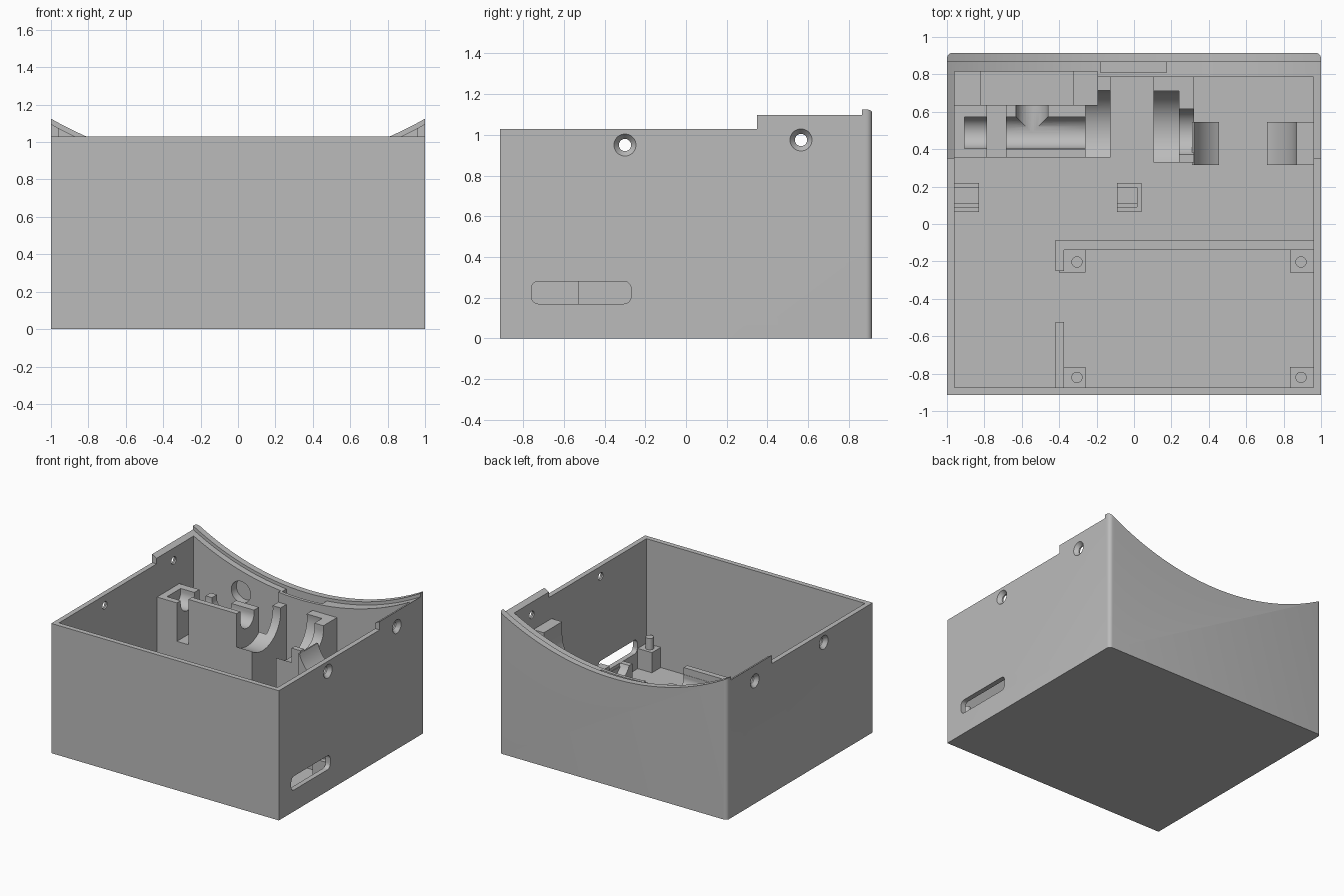
import bpy, bmesh, math
from mathutils import Matrix, Vector

if "Cube" in bpy.data.objects:
    bpy.data.objects.remove(bpy.data.objects["Cube"])

grey = bpy.data.materials.new("plain grey")
grey.use_nodes = True
colour = (0.5, 0.5, 0.5, 1)
grey.diffuse_color = colour
grey.node_tree.nodes["Principled BSDF"].inputs["Base Color"].default_value = colour
AXES = {"X": Matrix.Rotation(math.pi / 2, 4, "Y"),
        "Y": Matrix.Rotation(-math.pi / 2, 4, "X"), "Z": Matrix()}


def finish(name, bm):
    mesh = bpy.data.meshes.new(name)
    bm.to_mesh(mesh)
    bm.free()
    mesh.materials.append(grey)
    ob = bpy.data.objects.new(name, mesh)
    bpy.context.collection.objects.link(ob)
    return ob


def block(name, x, y, z, round_edges=None, radius=0.03):
    bm = bmesh.new()
    lo, hi = Vector((x[0], y[0], z[0])), Vector((x[1], y[1], z[1]))
    bmesh.ops.create_cube(bm, size=1, matrix=Matrix.Translation((lo + hi) / 2)
                          @ Matrix.Diagonal((*(hi - lo), 1)))
    if round_edges:
        edges = [e for e in bm.edges if round_edges(e)]
        bmesh.ops.bevel(bm, geom=edges, offset=radius, segments=6, profile=0.5, affect="EDGES")
    return finish(name, bm)


def rod(name, axis, start, length, r, r_end=None, segments=48):
    bm = bmesh.new()
    bmesh.ops.create_cone(bm, cap_ends=True, segments=segments, radius1=r,
                          radius2=r if r_end is None else r_end, depth=length,
                          matrix=Matrix.Translation(start) @ AXES[axis]
                          @ Matrix.Translation((0, 0, length / 2)))
    return finish(name, bm)


def cut(ob, *cutters):
    for c in cutters:
        c.hide_render = True
        mod = ob.modifiers.new("cut", "BOOLEAN")
        mod.operation, mod.solver, mod.object = "DIFFERENCE", "EXACT", c
        bpy.context.view_layer.objects.active = ob
        bpy.ops.object.modifier_apply(modifier=mod.name)
        bpy.data.objects.remove(c)


# Open case with rounded rear corners
FLOOR = 0.04
BASE = 0.02
case = block("case", (-1, 1), (-.915, .915), (0, 1.2),
             lambda e: all(v.co.y > .9 for v in e.verts)
             and abs(e.verts[0].co.z - e.verts[1].co.z) > .5)
cut(case,
    block("cavity", (-.96, .96), (-.875, .785), (FLOOR, 2)),
    block("rear_recess", (-.96, -.195), (.5, .815), (FLOOR, 2)),
    block("front_trim", (-2, 2), (-2, .35), (1.03, 2)))

# Curved saddle along the rear wall, with a lower inner ledge
ARC_Z, ARC_R = 2.88, 2.02
cut(case,
    rod("saddle", "Y", (0, .3, ARC_Z), 1, ARC_R, segments=180),
    rod("ledge", "Y", (0, .3, ARC_Z), .565, ARC_R + .025, segments=180),
    block("ledge_notch", (-.18, .175), (.81, .865), (.79, 1)),
    rod("spigot_hole", "Y", (-.545, .7, .74), .18, .085))

# Countersunk screw holes through both side walls
for y, z in ((-.3, .95), (.565, .975)):
    cut(case, rod("screw_hole", "X", (-1.1, y, z), 2.2, .03),
        rod("sink_right", "X", (-1.001, y, z), .03, .055, .03),
        rod("sink_left", "X", (.971, y, z), .03, .03, .055))

# Port opening in the left wall
cut(case, block("port", (.9, 1.1), (-.76, -.27), (.17, .28),
                lambda e: abs(e.verts[0].co.x - e.verts[1].co.x) > .1, .035))

# Pipe cradle with tee channel, on the right side
PIPE_Y, PIPE_Z = .4875, .74
cradle = block("pipe_cradle", (-.97, -.125), (.355, .84), (BASE, .82))
cut(cradle,
    block("top_left", (-1.1, -.685), (.3, .9), (.765, 1)),
    block("top_back", (-.8, 0), (.4, .9), (.765, 1)),
    block("top_end", (-.26, 0), (.3, .9), (.765, 1)),
    block("back_pocket", (-1.1, -.195), (.635, .9), (.4, 1)),
    block("back_pocket_deep", (-.82, -.325), (.635, .9), (.3, 1)),
    block("nut_slot", (-.785, -.685), (.3, .7), (.46, 1)),
    rod("pipe", "X", (-.905, PIPE_Y, PIPE_Z), .7, .085),
    block("pipe_mouth", (-.905, -.2), (PIPE_Y - .085, PIPE_Y + .085), (PIPE_Z, 1)),
    rod("tee", "Y", (-.545, PIPE_Y, PIPE_Z), .3, .085),
    block("tee_mouth", (-.63, -.46), (PIPE_Y, .8), (PIPE_Z, 1)),
    rod("flange", "X", (-.26, PIPE_Y, PIPE_Z), .3, .2275, segments=64))

# Stepped cradle to the left of the gap
stepped = block("stepped_cradle", (.105, .32), (.33, .8), (BASE, .78))
cut(stepped,
    rod("flange", "X", (0, PIPE_Y, PIPE_Z), .24, .2275, segments=64),
    rod("barrel", "X", (.2, PIPE_Y, PIPE_Z), .3, .1275),
    block("barrel_mouth", (.2, .4), (.3, PIPE_Y + .1275), (PIPE_Z, 1)),
    block("front_lip", (.2, .4), (.3, .372), (.69, 1)))

# Pair of curved supports
for name, x, top in (("inner_support", (.31, .455), .67), ("outer_support", (.71, .97), .85)):
    support = block(name, x, (.315, .545), (BASE, top))
    cut(support, rod("bore", "Y", (.5875, .2, .75), .5, .28),
        block("bore_mouth", (.3075, .8675), (.2, .7), (.75, 1)))

# Strip holders
for name, x, slot in (("side_holder", (-.97, -.83), (-1.1, -.7)),
                      ("middle_holder", (-.09, .04), (-.2, .015))):
    holder = block(name, x, (.065, .22), (BASE, .25))
    cut(holder, block("strip_slot", slot, (.11, .195), (.1, 1)),
        block("strip_step", slot, (.09, .15), (.2, 1)))

# Circuit board bay: low fences, corner rests and locating pins
fence_top, rest_top = .28, .2
block("rear_fence", (-.42, .97), (-.138, -.085), (BASE, fence_top))
block("side_fence_rear", (-.42, -.375), (-.25, -.1), (BASE, fence_top))
block("side_fence_front", (-.42, -.375), (-.885, -.525), (BASE, fence_top))
for side, x, px in (("right", (-.4, -.26), -.305), ("left", (.835, .97), .893)):
    for end, y, py in (("front", (-.885, -.765), -.82), ("rear", (-.26, -.12), -.203)):
        block(f"board_rest_{end}_{side}", x, y, (BASE, rest_top))
        rod(f"board_pin_{end}_{side}", "Z", (px, py, rest_top - .02), .11, .03, segments=32)

# Smooth curves, sharp edges
bpy.ops.object.select_all(action="DESELECT")
for ob in bpy.context.collection.objects:
    if ob.type == "MESH" and ob.data.materials and ob.data.materials[0] == grey:
        ob.select_set(True)
        bpy.context.view_layer.objects.active = ob
bpy.ops.object.shade_smooth_by_angle(angle=math.radians(30))
